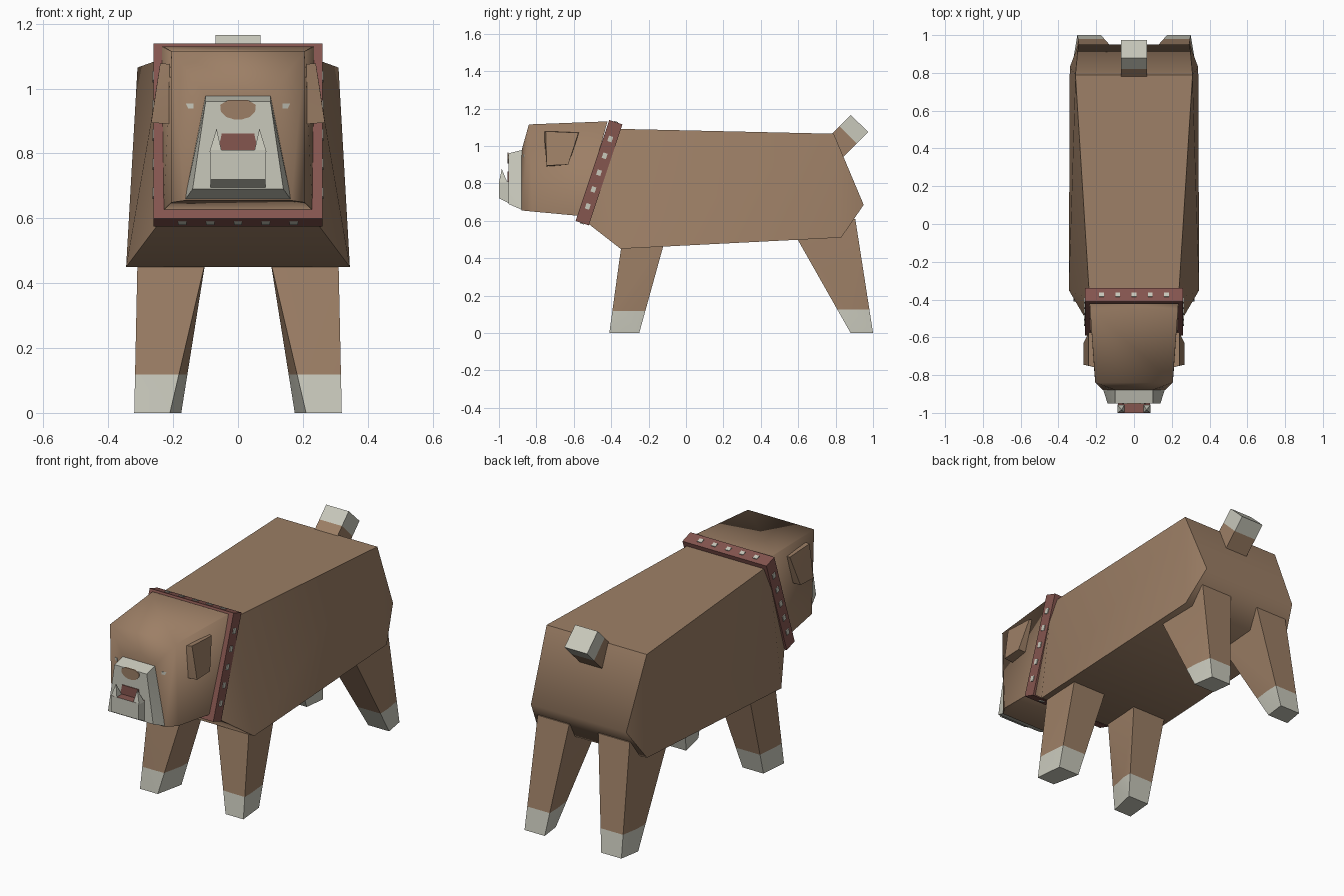
import bpy, bmesh
from mathutils import Vector

if "Cube" in bpy.data.objects:
    bpy.data.objects.remove(bpy.data.objects["Cube"])


def material(name, rgb):
    m = bpy.data.materials.new(name)
    m.diffuse_color = (*rgb, 1)
    m.use_nodes = True
    m.node_tree.nodes["Principled BSDF"].inputs["Base Color"].default_value = m.diffuse_color
    return m


BROWN = material("brown_coat", (0.335, 0.212, 0.132))
GREY = material("pale_grey", (0.58, 0.58, 0.50))
RED = material("dark_red", (0.235, 0.092, 0.078))


def hull(name, pts, mats, angle=30, mirror=False, cut=None, rule=None):
    """Convex solid around points; optional x mirror, cut plane and colour rule."""
    bm = bmesh.new()
    for x, y, z in pts:
        bm.verts.new((x, y, z))
        if mirror:
            bm.verts.new((-x, y, z))
    bmesh.ops.convex_hull(bm, input=bm.verts[:])
    loose = [v for v in bm.verts if not v.link_faces]
    bmesh.ops.delete(bm, geom=loose, context='VERTS')
    bmesh.ops.dissolve_limit(bm, angle_limit=0.01, verts=bm.verts[:], edges=bm.edges[:])
    if cut:
        bmesh.ops.bisect_plane(bm, geom=bm.verts[:] + bm.edges[:] + bm.faces[:],
                               plane_co=cut[0], plane_no=cut[1])
    bmesh.ops.recalc_face_normals(bm, faces=bm.faces[:])
    bm.normal_update()
    for f in bm.faces:
        if cut:
            f.material_index = int((f.calc_center_median() - Vector(cut[0])).dot(Vector(cut[1])) > 0)
        elif rule:
            f.material_index = int(rule(f))
    me = bpy.data.meshes.new(name)
    bm.to_mesh(me)
    bm.free()
    for m in mats:
        me.materials.append(m)
    ob = bpy.data.objects.new(name, me)
    bpy.context.collection.objects.link(ob)
    bpy.ops.object.select_all(action='DESELECT')
    ob.select_set(True)
    bpy.context.view_layer.objects.active = ob
    bpy.ops.object.shade_smooth_by_angle(angle=angle * 0.0174533)
    return ob


def pair(name, pts, mats, **kw):
    for side, s in (("left", 1), ("right", -1)):
        hull(f"{name}_{side}", [(s * x, y, z) for x, y, z in pts], mats, **kw)


def box(c, u, v, w):
    """Corner points of a box with half-axes u, v, w."""
    c, u, v, w = map(Vector, (c, u, v, w))
    return [c + i * u + j * v + k * w for i in (-1, 1) for j in (-1, 1) for k in (-1, 1)]


# Body: side profile with a half-width at each corner
hull("body", [(.235, -.40, 1.092), (.31, .79, 1.065), (.295, .95, .685),
              (.34, .83, .51), (.345, -.35, .45), (.24, -.53, .59)],
     [BROWN], angle=60, mirror=True)

# Head with bevelled face
hull("head", [(.235, -.42, 1.13), (.23, -.45, 1.13), (.23, -.56, .625),
              (.205, -.84, 1.115), (.205, -.82, .649),
              (.10, -.878, .98), (.165, -.88, .655)],
     [BROWN], angle=80, mirror=True)

# Muzzle, jaw and teeth
hull("muzzle", [(.10, -.87, .98), (.165, -.87, .655), (.10, -.95, .96), (.14, -.95, .69)],
     [GREY], mirror=True)
hull("jaw", [(.085, -.93, .81), (.085, -1.0, .81), (.085, -1.0, .72), (.085, -.93, .685)],
     [GREY, RED], mirror=True, rule=lambda f: f.normal.z > .9)
pair("tooth", [(.05, -1.0, .805), (.088, -1.0, .805), (.05, -.955, .805),
               (.088, -.955, .805), (.066, -.985, .877)], [GREY])

# Nose and mouth plates on the muzzle front
nose = [(.03, .965), (.055, .95), (.053, .93), (.035, .912), (.012, .905)]
hull("nose", [(x, y, z) for x, z in nose for y in (-.948, -.954)], [BROWN], mirror=True)
hull("mouth", [(x, y, z) for x, z in ((.05, .862), (.062, .805)) for y in (-.948, -.954)],
     [RED], mirror=True)

# Small eyes on the bevel of the face
pair("eye", [(x, y + d, z) for x, y in ((.162, -.855), (.138, -.865))
             for z in (.938, .954) for d in (0, -.007)], [GREY])

# Folded ears
pair("ear", [(.20, -.76, 1.075), (.24, -.75, 1.078), (.20, -.57, 1.072), (.24, -.575, 1.07),
             (.20, -.745, .89), (.268, -.745, .895), (.20, -.63, .90), (.268, -.63, .90)],
     [BROWN])

# Collar: tilted band with studs along every side
TOP, BOTTOM = Vector((0, -.375, 1.127)), Vector((0, -.555, .587))
down = (BOTTOM - TOP).normalized()
across = Vector((0, down.z, -down.y))
side = Vector((1, 0, 0))
mid = (TOP + BOTTOM) / 2
hull("collar", box(mid, side * .26, across * .037, down * (BOTTOM - TOP).length / 2), [RED])
for i in range(1, 6):
    p = TOP.lerp(BOTTOM, i / 6) + side * .26
    pair(f"side_stud_{i}", box(p, side * .004, across * .012, down * .015), [GREY])
    for label, end in (("top", TOP), ("bottom", BOTTOM)):
        hull(f"{label}_stud_{i}", box(end + side * (i - 3) * .086, side * .013,
                                      across * .012, down * .004), [GREY])

# Legs with pale paws below the cut height
pair("front_leg", [(.10, -.335, .47), (.31, -.345, .47), (.10, -.12, .47), (.31, -.12, .47),
                   (.21, -.41, 0), (.32, -.41, 0), (.175, -.25, 0), (.305, -.25, 0)],
     [BROWN, GREY], cut=((0, 0, .118), (0, 0, -1)))
pair("back_leg", [(.10, .54, .60), (.30, .54, .60), (.09, .905, .61), (.285, .905, .61),
                  (.19, .88, 0), (.32, .88, 0), (.175, 1.0, 0), (.30, 1.0, 0)],
     [BROWN, GREY], cut=((0, 0, .125), (0, 0, -1)))

# Short raised tail with pale tip
hull("tail", [(.07, .88, 1.165), (.07, .975, 1.075), (.07, .80, .90), (.07, .70, .985)],
     [BROWN, GREY], mirror=True, cut=((0, .82, 1.105), (0, .7, .714)))
